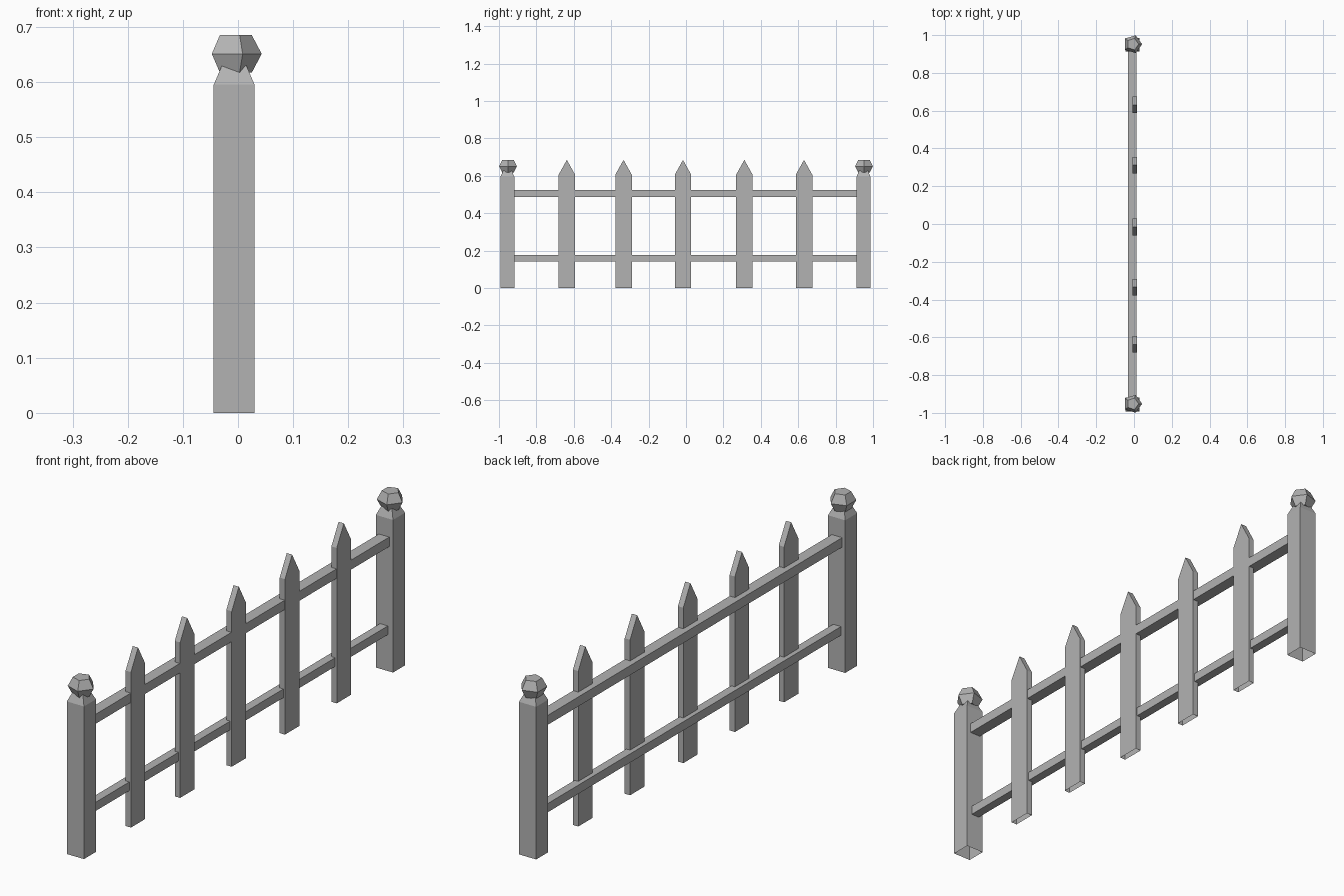
import bpy
import bmesh
from math import cos, sin, pi

cube = bpy.data.objects.get("Cube")
if cube:
    bpy.data.objects.remove(cube, do_unlink=True)

GREY = 0.45
mat = bpy.data.materials.new("grey_wood")
mat.use_nodes = True
mat.diffuse_color = (GREY, GREY, GREY, 1)
mat.node_tree.nodes["Principled BSDF"].inputs["Base Color"].default_value = (GREY, GREY, GREY, 1)


def loft(name, rings, cap_bottom=True):
    """Join rings of points, bottom to top, into one flat-shaded object."""
    bm = bmesh.new()
    loops = [[bm.verts.new(p) for p in ring] for ring in rings]
    n = len(loops[0])
    for low, high in zip(loops, loops[1:]):
        for i in range(n):
            j = (i + 1) % n
            bm.faces.new((low[i], low[j], high[j], high[i]))
    bm.faces.new(loops[-1])
    if cap_bottom:
        bm.faces.new(loops[0][::-1])
    mesh = bpy.data.meshes.new(name)
    bm.to_mesh(mesh)
    bm.free()
    mesh.materials.append(mat)
    obj = bpy.data.objects.new(name, mesh)
    bpy.context.collection.objects.link(obj)
    return obj


def rect(x0, x1, y0, y1, z):
    return [(x0, y0, z), (x1, y0, z), (x1, y1, z), (x0, y1, z)]


def square(cx, cy, half, z):
    return rect(cx - half, cx + half, cy - half, cy + half, z)


def pentagon(cx, cy, radius, z):
    return [(cx + radius * cos(i * 2 * pi / 5), cy + radius * sin(i * 2 * pi / 5), z)
            for i in range(5)]


def picket(name, cy, half=0.044, x0=-0.008, x1=0.015, shoulder=0.606, tip=0.685):
    """Pointed board with an open foot."""
    bm = bmesh.new()
    outline = [(-half, 0), (half, 0), (half, shoulder), (0, tip), (-half, shoulder)]
    back, front = [[bm.verts.new((x, cy + y, z)) for y, z in outline] for x in (x0, x1)]
    bm.faces.new(front)
    bm.faces.new(back[::-1])
    for i in range(1, 5):
        j = (i + 1) % 5
        bm.faces.new((front[i], back[i], back[j], front[j]))
    mesh = bpy.data.meshes.new(name)
    bm.to_mesh(mesh)
    bm.free()
    mesh.materials.append(mat)
    bpy.context.collection.objects.link(bpy.data.objects.new(name, mesh))


# End posts with tapered necks and five-sided knobs
POST_X = -0.007
for side, y in (("front", -0.952), ("back", 0.952)):
    post_y = y - 0.003
    loft(side + "_post", [square(POST_X, post_y, 0.037, 0),
                          square(POST_X, post_y, 0.037, 0.595),
                          square(POST_X, post_y, 0.022, 0.63)], cap_bottom=False)
    loft(side + "_post_knob", [pentagon(POST_X, y, 0.032, 0.617),
                               pentagon(POST_X, y, 0.05, 0.651),
                               pentagon(POST_X, y, 0.032, 0.685)])

# Horizontal rails between the posts
for name, x0, x1, z0, z1 in (("upper_rail", -0.031, 0.014, 0.487, 0.524),
                             ("lower_rail", -0.026, 0.008, 0.142, 0.176)):
    loft(name, [rect(x0, x1, -0.92, 0.914, z) for z in (z0, z1)])

# Pickets, slightly unevenly spaced
for i, y in enumerate((-0.637, -0.334, -0.016, 0.312, 0.631)):
    picket("picket_%d" % (i + 1), y)
